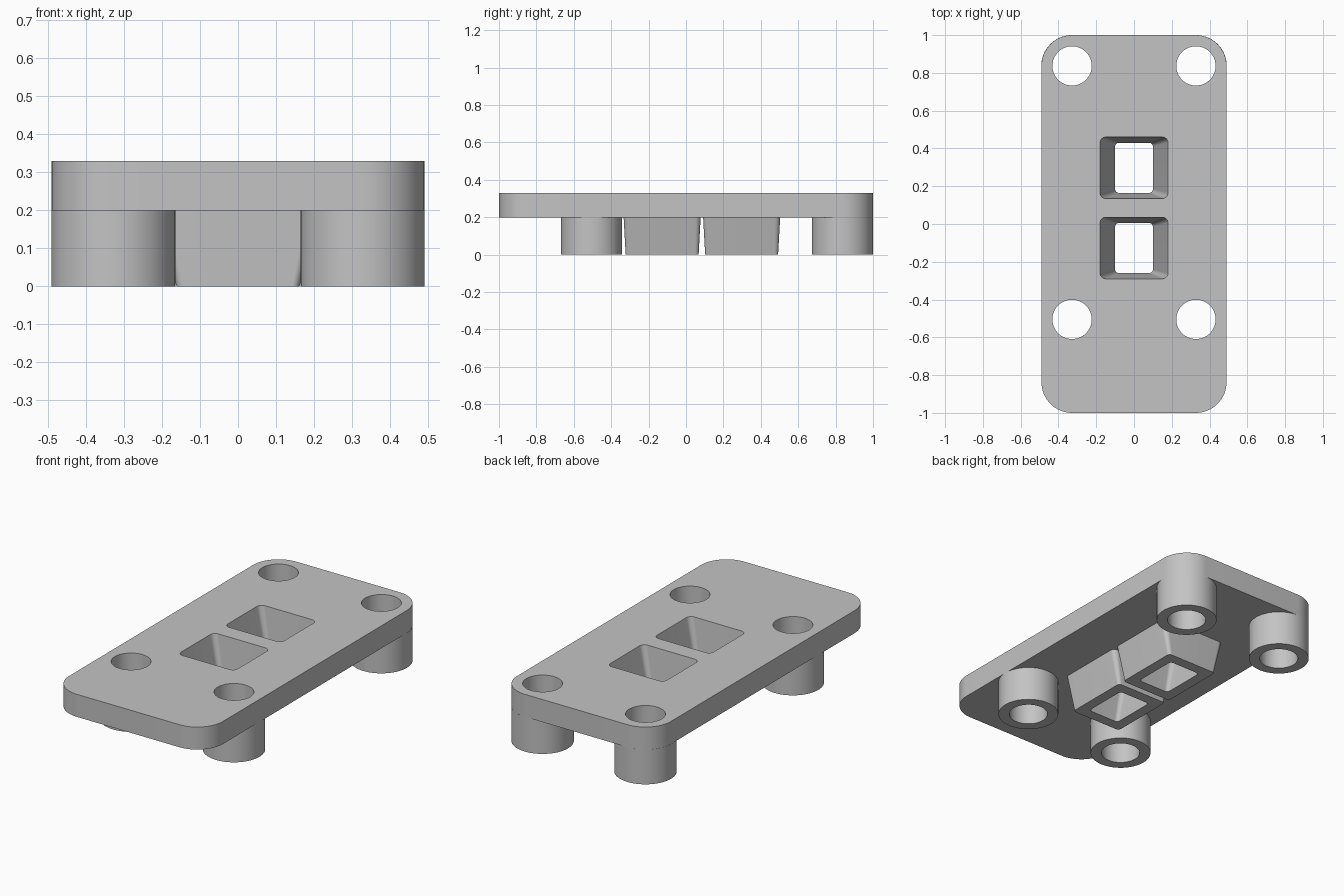
import bpy, bmesh
from math import cos, sin, pi

if "Cube" in bpy.data.objects:
    bpy.data.objects.remove(bpy.data.objects["Cube"], do_unlink=True)

THICK_BOTTOM, THICK_TOP = 0.20, 0.33      # plate underside and top
BOSS_X, BOSS_YS, BOSS_R, HOLE_R = 0.328, (0.837, -0.505), 0.163, 0.104
POCKET_YS = (0.2975, -0.1275)

grey = bpy.data.materials.new("plain grey")
grey.use_nodes = True
grey.diffuse_color = (0.55, 0.55, 0.55, 1)
grey.node_tree.nodes["Principled BSDF"].inputs["Base Color"].default_value = grey.diffuse_color


def outline(hx, hy, r, steps=16):
    """Rounded rectangle; a circle when hx = hy = r."""
    pts = []
    for q, (sx, sy) in enumerate(((1, 1), (-1, 1), (-1, -1), (1, -1))):
        for i in range(steps + 1):
            a = (q + i / steps) * pi / 2
            pts.append((sx * (hx - r) + r * cos(a), sy * (hy - r) + r * sin(a)))
    return pts


def loft(name, centre, low, high, z0, z1):
    """Closed solid between two outlines."""
    bm = bmesh.new()
    rings = [[bm.verts.new((centre[0] + x, centre[1] + y, z)) for x, y in outline(*o)]
             for o, z in ((low, z0), (high, z1))]
    n = len(rings[0])
    for i in range(n):
        j = (i + 1) % n
        bm.faces.new((rings[0][i], rings[0][j], rings[1][j], rings[1][i]))
    bm.faces.new(rings[0][::-1])
    bm.faces.new(rings[1])
    bmesh.ops.remove_doubles(bm, verts=bm.verts, dist=1e-5)
    bmesh.ops.recalc_face_normals(bm, faces=bm.faces)
    mesh = bpy.data.meshes.new(name)
    bm.to_mesh(mesh)
    bm.free()
    mesh.materials.append(grey)
    ob = bpy.data.objects.new(name, mesh)
    bpy.context.collection.objects.link(ob)
    return ob


def cut(ob, cutters):
    """Cut openings, apply, then smooth the curved walls."""
    bpy.ops.object.select_all(action="DESELECT")
    bpy.context.view_layer.objects.active = ob
    ob.select_set(True)
    for c in cutters:
        mod = ob.modifiers.new("opening", "BOOLEAN")
        mod.operation, mod.solver, mod.object = "DIFFERENCE", "EXACT", c
        bpy.ops.object.modifier_apply(modifier=mod.name)
    bpy.ops.object.shade_smooth_by_angle(angle=pi / 6)


# Plate with rounded corners
plate = loft("plate", (0, 0), (0.49, 1, BOSS_R), (0.49, 1, BOSS_R), THICK_BOTTOM, THICK_TOP)
cutters = []

# Round standoffs with through holes
for y, end in zip(BOSS_YS, ("back", "front")):
    for x, side in ((BOSS_X, "left"), (-BOSS_X, "right")):
        ring, bore = (BOSS_R,) * 3, (HOLE_R,) * 3
        boss = loft(f"{end}_{side}_standoff", (x, y), ring, ring, 0, THICK_BOTTOM)
        cutter = loft("hole_cutter", (x, y), bore, bore, -0.1, 0.4)
        cut(boss, [cutter])
        cutters.append(cutter)

# Tapered sleeves with funnel-shaped pockets
for y, end in zip(POCKET_YS, ("back", "front")):
    sleeve = loft(f"{end}_sleeve", (0, y), (0.162, 0.195, 0.02), (0.21, 0.206, 0.03),
                  0, THICK_BOTTOM)
    cutter = loft("pocket_cutter", (0, y), (0.084, 0.1265, 0.018), (0.196, 0.1685, 0.032),
                  -0.066, 0.396)
    cut(sleeve, [cutter])
    cutters.append(cutter)

cut(plate, cutters)
for c in cutters:
    bpy.data.objects.remove(c, do_unlink=True)
